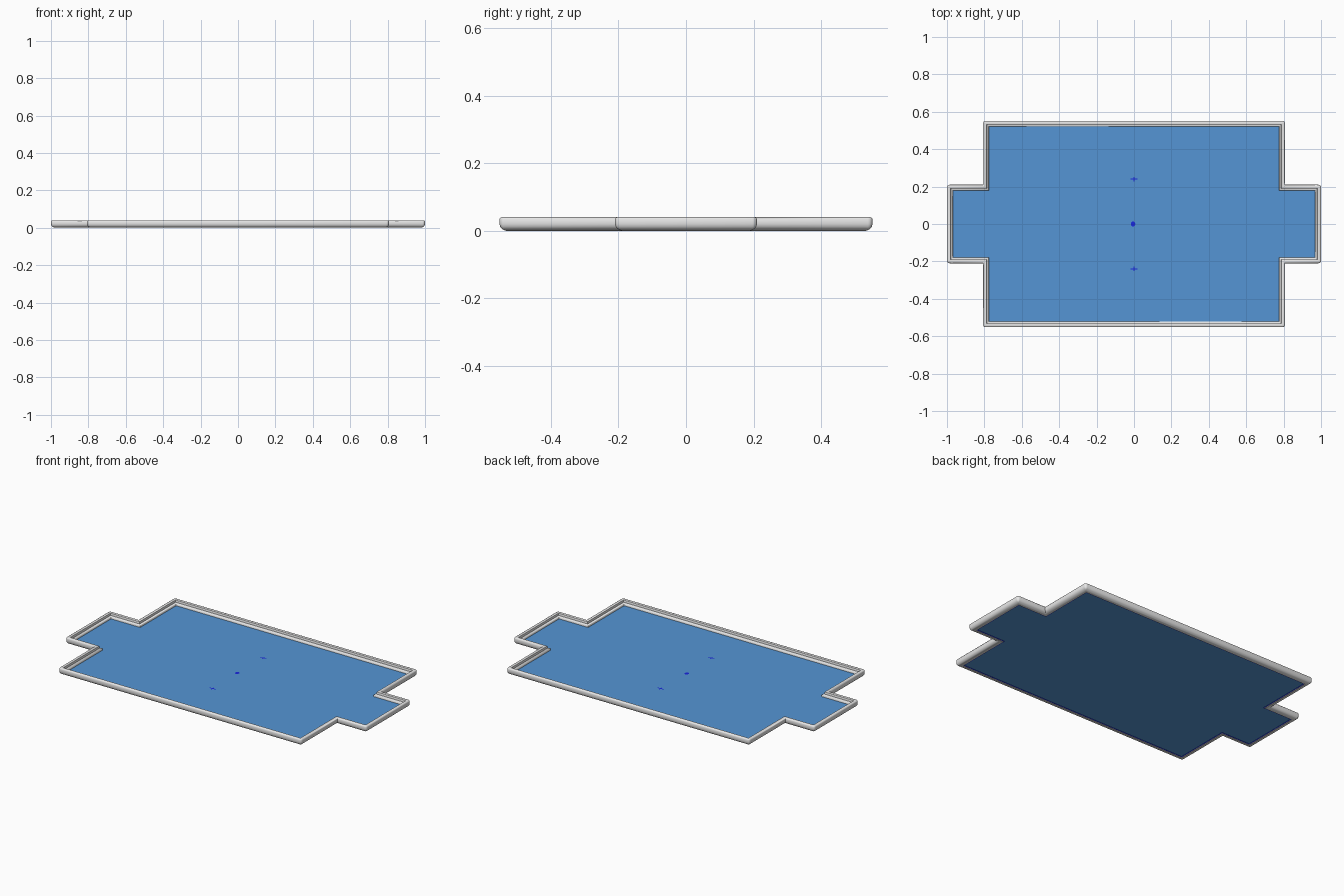
import bpy, bmesh, math
from mathutils import Vector

if "Cube" in bpy.data.objects:
    bpy.data.objects.remove(bpy.data.objects["Cube"])


def material(name, rgb):
    m = bpy.data.materials.new(name)
    m.diffuse_color = (*rgb, 1)
    m.use_nodes = True
    m.node_tree.nodes["Principled BSDF"].inputs["Base Color"].default_value = m.diffuse_color
    return m


METAL = material("light grey metal", (0.80, 0.80, 0.80))
BLUE = material("mid blue", (0.09, 0.30, 0.66))
DARK = material("deep blue", (0.01, 0.02, 0.75))

# Quarter of the plan outline, mirrored into a counter-clockwise loop
quarter = [(1.0, 0.21), (0.807, 0.21), (0.807, 0.552)]
outline = [Vector(p) for p in quarter]
outline += [Vector((-x, y)) for x, y in reversed(quarter)]
outline += [Vector((-x, -y)) for x, y in quarter]
outline += [Vector((x, -y)) for x, y in reversed(quarter)]

ROUND = 0.014


def loop_points(d, steps=4):
    """Outline inset by d; convex corners carry a small arc."""
    pts, n = [], len(outline)
    for i, p in enumerate(outline):
        e1 = (p - outline[i - 1]).normalized()
        e2 = (outline[(i + 1) % n] - p).normalized()
        n1, n2 = Vector((-e1.y, e1.x)), Vector((-e2.y, e2.x))
        convex = e1.x * e2.y - e1.y * e2.x > 0
        for k in range(steps + 1):
            if convex and d < ROUND:
                a = math.pi / 2 * k / steps
                pts.append(p + (n1 + n2) * ROUND
                           - (n1 * math.cos(a) + n2 * math.sin(a)) * (ROUND - d))
            else:
                pts.append(p + (n1 + n2) * d)
    return pts


def finish(bm, name, mat):
    bmesh.ops.remove_doubles(bm, verts=bm.verts, dist=1e-5)
    me = bpy.data.meshes.new(name)
    bm.to_mesh(me)
    bm.free()
    me.materials.append(mat)
    ob = bpy.data.objects.new(name, me)
    bpy.context.collection.objects.link(ob)
    return ob


def sweep(name, profile, mat, solid=False):
    """Carry an (inset, height) profile around the outline."""
    bm = bmesh.new()
    rings = [[bm.verts.new((p.x, p.y, z)) for p in loop_points(d)] for d, z in profile]
    n = len(rings[0])
    for j in range(len(rings) - 1 if solid else len(rings)):
        a, b = rings[j], rings[(j + 1) % len(rings)]
        for i in range(n):
            k = (i + 1) % n
            bm.faces.new((a[i], a[k], b[k], b[i]))
    if solid:
        bm.faces.new(rings[0])
        bm.faces.new(rings[-1])
    bmesh.ops.remove_doubles(bm, verts=bm.verts, dist=1e-5)
    bmesh.ops.recalc_face_normals(bm, faces=bm.faces)
    return finish(bm, name, mat)


# Rounded rim with an inner step
rim = sweep("rim", [(0.030, 0.0), (0.020, 0.0), (0.014, 0.002), (0.007, 0.006),
                    (0.002, 0.012), (0, 0.02), (0, 0.034), (0.002, 0.038),
                    (0.006, 0.04), (0.016, 0.04), (0.019, 0.038), (0.020, 0.034),
                    (0.021, 0.026), (0.028, 0.024), (0.031, 0.021),
                    (0.032, 0.012), (0.032, 0.002)], METAL)
bpy.context.view_layer.objects.active = rim
rim.select_set(True)
bpy.ops.object.shade_smooth_by_angle(angle=math.radians(40))

# Flat base panel inside the rim, slightly recessed underneath
sweep("base_panel", [(0.031, 0.005), (0.031, 0.012)], BLUE, solid=True)

# Thin deep-blue strip where the panel meets the rim underneath
sweep("panel_liner", [(0.0315, 0.002), (0.0315, 0.006), (0.034, 0.006),
                      (0.034, 0.002)], DARK)


# Small flush marks on the panel
def plate(name, pts):
    bm = bmesh.new()
    bm.faces.new([bm.verts.new((x, y, 0.0122)) for x, y in pts])
    return finish(bm, name, DARK)


plate("centre_dot", [(-0.005 + 0.012 * math.cos(t * math.pi / 8),
                      0.014 * math.sin(t * math.pi / 8)) for t in range(16)])
for s, side in ((1, "back"), (-1, "front")):
    for part, w, h in (("bar", 0.02, 0.003), ("tick", 0.003, 0.012)):
        corners = [(-w, -h), (w, -h), (w, h), (-w, h)]
        plate(f"{side}_mark_{part}", [(x, y + 0.24 * s) for x, y in corners])
